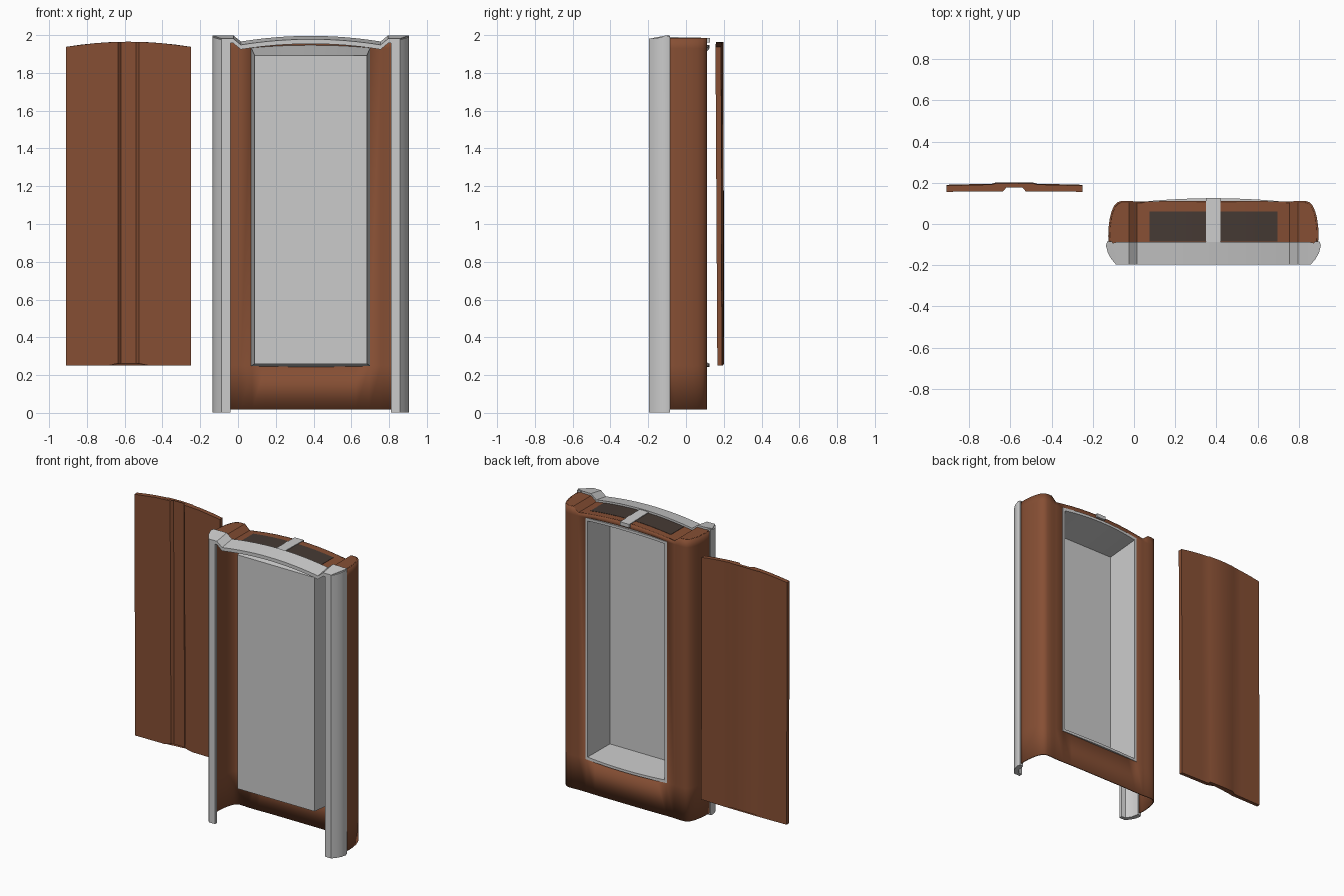
import bpy, bmesh

if "Cube" in bpy.data.objects:
    bpy.data.objects.remove(bpy.data.objects["Cube"])

CX = 0.385  # centre line of the cabinet


def material(name, rgb):
    m = bpy.data.materials.new(name)
    m.diffuse_color = (*rgb, 1)
    m.use_nodes = True
    m.node_tree.nodes["Principled BSDF"].inputs["Base Color"].default_value = m.diffuse_color
    return m


BROWN = material("brown", (0.24, 0.078, 0.034))
DARK = material("dark_brown", (0.06, 0.042, 0.034))


def make(name, verts, faces, mat=None, thick=0, offset=-1):
    bm = bmesh.new()
    vs = [bm.verts.new(v) for v in verts]
    for f in faces:
        bm.faces.new([vs[i] for i in f])
    loose = [v for v in bm.verts if not v.link_faces]
    bmesh.ops.delete(bm, geom=loose, context='VERTS')
    bmesh.ops.recalc_face_normals(bm, faces=bm.faces)
    me = bpy.data.meshes.new(name)
    bm.to_mesh(me)
    bm.free()
    ob = bpy.data.objects.new(name, me)
    bpy.context.collection.objects.link(ob)
    if mat:
        me.materials.append(mat)
    if thick:
        s = ob.modifiers.new("thickness", 'SOLIDIFY')
        s.thickness, s.offset = thick, offset
    bpy.ops.object.select_all(action='DESELECT')
    bpy.context.view_layer.objects.active = ob
    ob.select_set(True)
    bpy.ops.object.shade_smooth_by_angle(angle=0.6)
    return ob


def loft(name, rings, mat=None, caps=(True, True), **kw):
    n = len(rings[0])
    verts = [v for r in rings for v in r]
    faces = [(k * n + i, k * n + (i + 1) % n, (k + 1) * n + (i + 1) % n, (k + 1) * n + i)
             for k in range(len(rings) - 1) for i in range(n)]
    if caps[0]:
        faces.append(tuple(range(n)))
    if caps[1]:
        faces.append(tuple(range(len(verts) - n, len(verts))))
    return make(name, verts, faces, mat, **kw)


def top_z(u):
    """Height of the arched top with a raised shoulder at each side."""
    u = abs(u)
    if u <= 0.37:
        return 1.952 + 0.03 * (1 - (u / 0.37) ** 2)
    return 1.952 + 0.033 * min(1, (u - 0.37) / 0.04)


def mirrored(half):
    """Half a section (u >= 0, from centre outward) to a full one."""
    return [(-p[0], *p[1:]) for p in reversed(half) if p[0] > 0] + half


# Plan of the rear shell: distance from centre line, y
plan = mirrored([(0, .108), (.08, .108), (.16, .108), (.24, .107), (.31, .105), (.37, .105),
                 (.385, .106), (.41, .108), (.445, .108), (.463, .102), (.478, .087),
                 (.49, .06), (.498, .03), (.505, -.02), (.506, -.06), (.502, -.11)])

# Brown wraparound shell with the window opening left out
verts = [(CX + u, y, z) for u, y in plan for z in (0.018, 0.25, 1.93, top_z(u))]
faces = []
for i in range(len(plan) - 1):
    mid = (plan[i][0] + plan[i + 1][0]) / 2
    for j in range(3):
        if not (j == 1 and abs(mid) < 0.31):
            a = i * 4 + j
            faces.append((a, a + 4, a + 5, a + 1))
make("rear_shell", verts, faces, BROWN, thick=0.008, offset=0)


def strip(name, pts, mat=None):
    """Slab across the width; pts = (u front, u back, y front, y back, z front, z back, thickness)."""
    loft(name, [[(CX + uf, yf, zf), (CX + ub, yb, zb), (CX + ub, yb, zb - t), (CX + uf, yf, zf - t)]
                for uf, ub, yf, yb, zf, zb, t in pts], mat)


# Roof
strip("roof", [(u, u, -.10, y, top_z(u), top_z(u), .015) for u, y in plan if abs(u) < .506], BROWN)

# Dark roof panels on either side of the grey bar
for name, s in (("roof_panel_left", -1), ("roof_panel_right", 1)):
    strip(name, [(s * u, s * u, -.085, .06, top_z(u) + .002, top_z(u) + .002, .01)
                 for u in (.03, .1, .17, .24, .31)], DARK)
strip("roof_bar", [(u, u, -.10, .127, 1.99, 1.985, .025) for u in (-.035, .035)])

# Arched front trim running over both shoulders
arch = []
for k in (0, .06, .12, .18, .24, .3, .345, .37, .385, .41, .44, .47, .52):
    arch.append((min(k, .472), k, -.197, -.088 if k < .5 else -.1,
                 top_z(k) - .004, top_z(k) + .014, .024))
strip("front_arch", [(-p[0], -p[1], *p[2:]) for p in reversed(arch[1:])] + arch)

# Front side posts
post = [(.515, -.085), (.521, -.105), (.512, -.14), (.495, -.17), (.472, -.197), (.425, -.197),
        (.425, -.175), (.455, -.17), (.478, -.14), (.49, -.085)]
for name, s in (("front_post_left", -1), ("front_post_right", 1)):
    loft(name, [[(CX + s * u, y, z) for u, y in post] for z in (0.003, 0.003)][:1]
         + [[(CX + s * u, y, 1.985 + (y + .15) * .18) for u, y in post]])


# Grey window tub, open at the back, with a bowed rim
def ring(w, z0, z1, y, bow, rise):
    ts = [-1 + k * .25 for k in range(9)]
    up = [(CX + w * t, y + bow * (1 - t * t), z1 + rise * (1 - t * t)) for t in ts]
    low = [(CX + w * t, y + bow * (1 - t * t), z0 - .3 * rise * (1 - t * t)) for t in ts]
    return low + up[::-1]


loft("window_tub", [ring(.315, .248, 1.932, .098, .012, .016),
                    ring(.315, .248, 1.932, .111, .014, .016),
                    ring(.297, .266, 1.914, .111, .014, .016),
                    ring(.290, .270, 1.885, -.125, 0, 0)], caps=(False, True))
# Outer skin of the tub, seen from the front
loft("window_tub_outside", [ring(.315, .248, 1.932, .098, .012, .016),
                            ring(.297, .26, 1.892, -.132, 0, 0)], caps=(False, True))

# Separate back door with a raised centre channel
DX = -0.58
outer = [(.33, .19), (.25, .192), (.17, .194), (.11, .195), (.095, .2)]
inner = [(.04, .18), (.055, .162), (.11, .162), (.17, .162), (.25, .161), (.33, .16)]
back = [(-u, y) for u, y in outer] + [(0, .202)] + outer[::-1]
front = inner[::-1] + [(0, .181)] + [(-u, y) for u, y in inner]
door = back + front
loft("back_door", [
    [(DX + u, y + (.006 if y < .17 else 0), .262 if abs(u) < .1 else .25) for u, y in door],
    [(DX + u, y - .004, 1.938 + .027 * (1 - (u / .33) ** 2)) for u, y in door]], BROWN)
